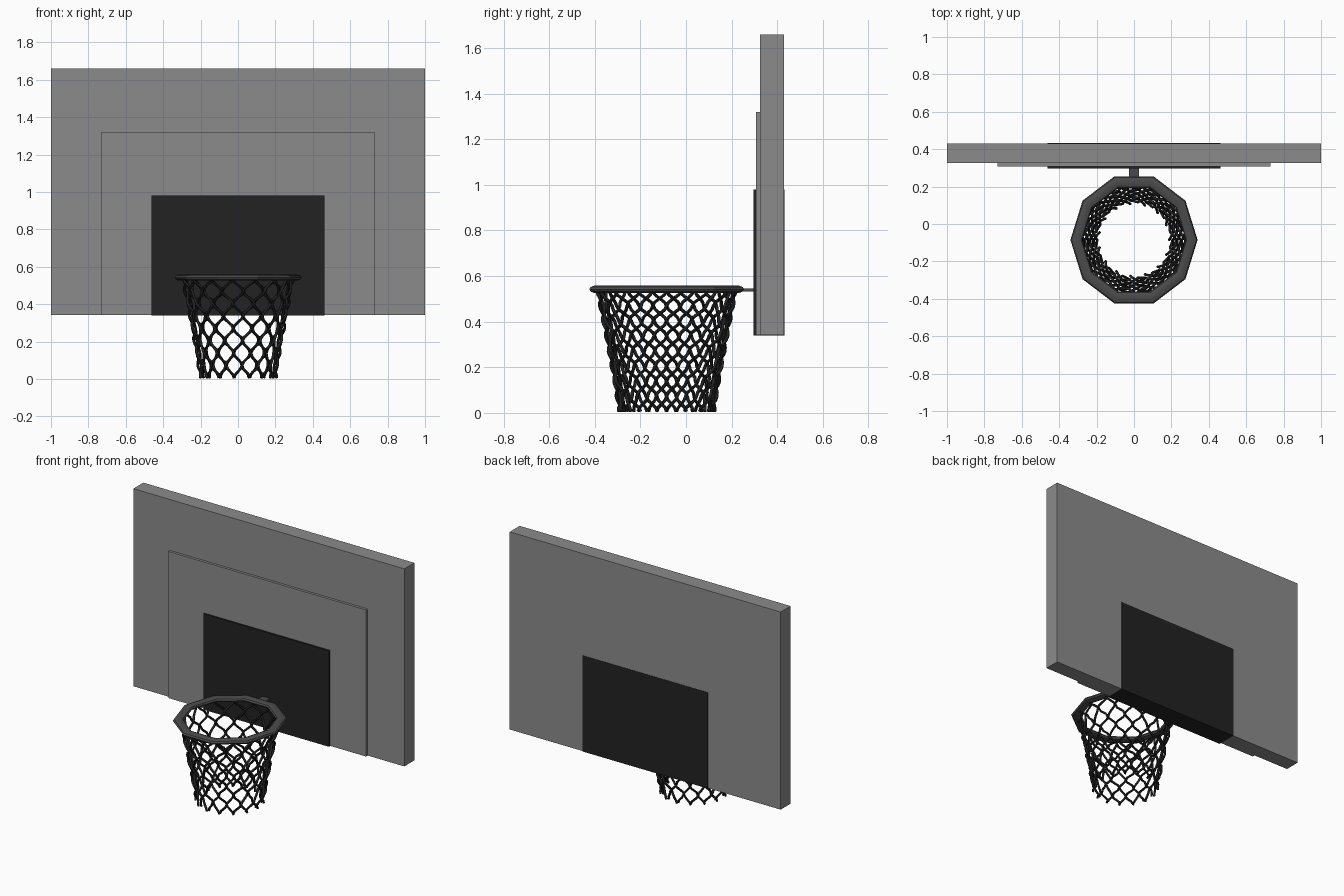
import bpy, bmesh, math
from mathutils import Vector

cube = bpy.data.objects.get("Cube")
if cube:
    bpy.data.objects.remove(cube, do_unlink=True)


def material(name, grey):
    m = bpy.data.materials.new(name)
    m.use_nodes = True
    col = (grey, grey, grey, 1)
    m.diffuse_color = col
    m.node_tree.nodes["Principled BSDF"].inputs["Base Color"].default_value = col
    return m


board_grey = material("board grey", 0.26)
panel_black = material("panel black", 0.016)
rim_grey = material("rim dark grey", 0.07)
net_black = material("net black", 0.014)


def box(name, half_width, y0, y1, z0, z1, mat):
    bpy.ops.mesh.primitive_cube_add(size=1, location=(0, (y0 + y1) / 2, (z0 + z1) / 2))
    ob = bpy.context.object
    ob.name = name
    ob.scale = (2 * half_width, y1 - y0, z1 - z0)
    bpy.ops.object.transform_apply(location=False, rotation=False, scale=True)
    ob.data.materials.append(mat)
    return ob


# Backboard: stepped slabs, with the dark block running through to the back
BOTTOM = 0.342
box("backboard", 1.0, 0.325, 0.43, BOTTOM, 1.66, board_grey)
box("middle_panel", 0.73, 0.308, 0.33, BOTTOM, 1.32, board_grey)
box("target_panel", 0.463, 0.297, 0.432, BOTTOM - 0.002, 0.98, panel_black)
box("rim_bracket", 0.028, 0.23, 0.30, 0.533, 0.546, rim_grey)

# Rim: ten-sided flattened ring
HOOP_Y, RIM_Z = -0.085, 0.542
bpy.ops.mesh.primitive_torus_add(major_segments=10, minor_segments=10,
                                 major_radius=0.308, minor_radius=0.032,
                                 location=(0, HOOP_Y, RIM_Z))
rim = bpy.context.object
rim.name = "rim"
rim.scale = (1, 1.05, 0.53)
bpy.ops.object.transform_apply(location=False, rotation=False, scale=True)
rim.data.materials.append(rim_grey)
bpy.ops.object.shade_smooth_by_angle(angle=math.radians(30))

# Net: two sets of opposed strands that weave in and out at the crossings
STRANDS, ROWS, STEPS, ROPE = 15, 8, 4, 0.0075
TOP, LOW = 0.535, 0.006


def net_point(start, turn, t):
    row = t * ROWS
    # strands steepen at each knot, giving rounded diamonds
    swing = row - 0.10 * math.sin(2 * math.pi * row)
    a = start + turn * swing * math.pi / STRANDS
    r = 0.197 + 0.093 * (1 - t) ** 1.1 + turn * 0.009 * math.cos(math.pi * row)
    z = TOP + (LOW - TOP) * t
    return Vector((r * math.cos(a), HOOP_Y + r * 1.03 * math.sin(a), z))


curve = bpy.data.curves.new("net", "CURVE")
curve.dimensions = "3D"
curve.bevel_depth = ROPE
curve.bevel_resolution = 1
curve.use_fill_caps = True
for turn in (-1, 1):
    for i in range(STRANDS):
        start = 2 * math.pi * i / STRANDS
        n = ROWS * STEPS
        spline = curve.splines.new("POLY")
        spline.points.add(n)
        for k in range(n + 1):
            spline.points[k].co = (*net_point(start, turn, k / n), 1)
net = bpy.data.objects.new("net", curve)
bpy.context.collection.objects.link(net)
curve.materials.append(net_black)
bpy.ops.object.select_all(action="DESELECT")
net.select_set(True)
bpy.context.view_layer.objects.active = net
bpy.ops.object.convert(target="MESH")
bpy.ops.object.shade_smooth_by_angle(angle=math.radians(60))
